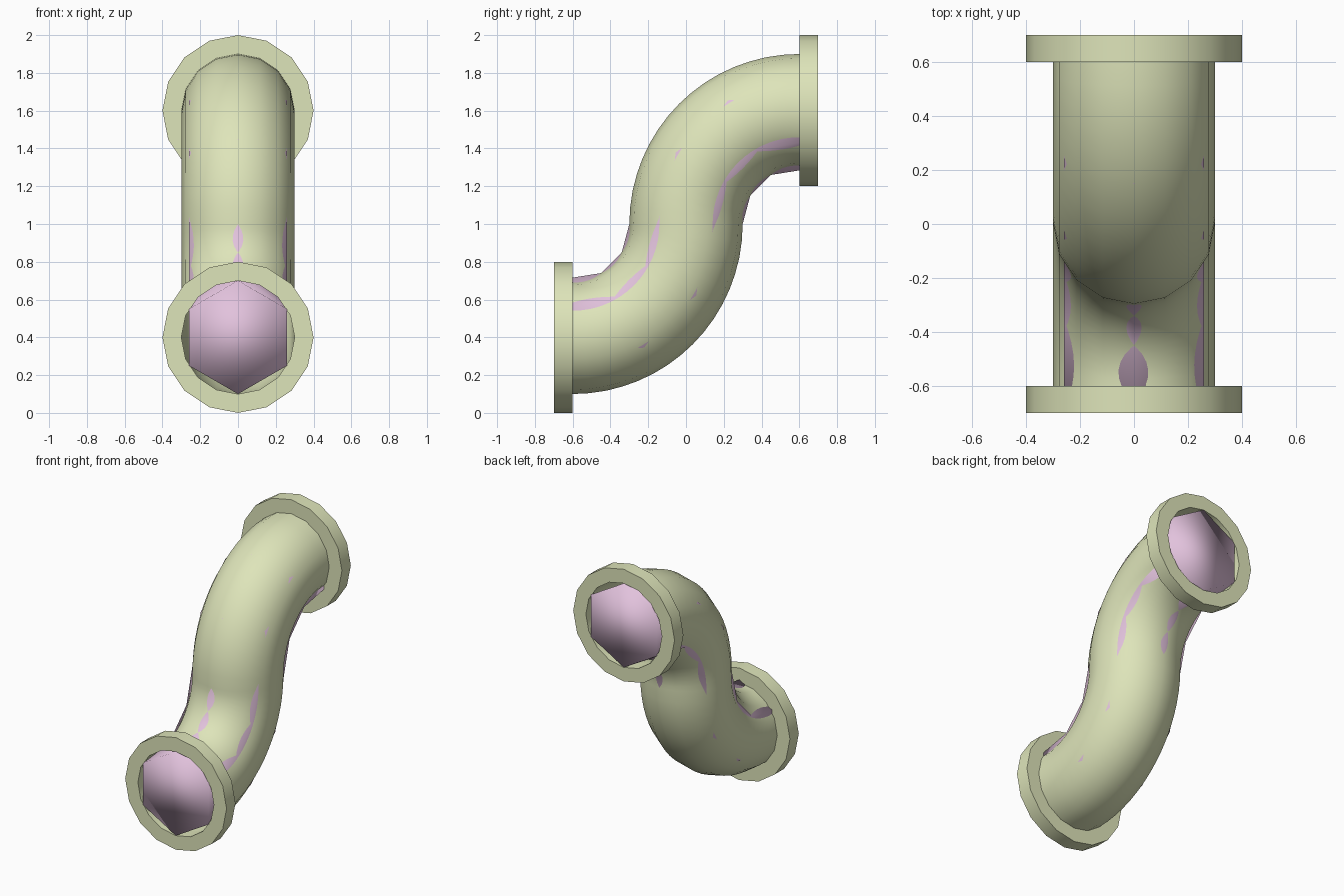
import bpy, bmesh, math

if "Cube" in bpy.data.objects:
    bpy.data.objects.remove(bpy.data.objects["Cube"])

def material(name, rgb):
    m = bpy.data.materials.new(name)
    m.diffuse_color = (*rgb, 1)
    m.use_nodes = True
    m.node_tree.nodes["Principled BSDF"].inputs["Base Color"].default_value = m.diffuse_color
    return m

green = material("pale_green", (0.73, 0.78, 0.49))
purple = material("pale_purple", (0.76, 0.54, 0.72))
BEND, RADIUS = 0.6, 0.3

def finish(name, bm, mat, angle):
    bmesh.ops.recalc_face_normals(bm, faces=bm.faces[:])
    me = bpy.data.meshes.new(name)
    bm.to_mesh(me)
    bm.free()
    ob = bpy.data.objects.new(name, me)
    bpy.context.collection.objects.link(ob)
    me.materials.append(mat)
    bpy.ops.object.select_all(action='DESELECT')
    ob.select_set(True)
    bpy.context.view_layer.objects.active = ob
    bpy.ops.object.shade_smooth_by_angle(angle=math.radians(angle))

def bridge(bm, rings, closed=False):
    pairs = list(zip(rings, rings[1:] + rings[:1])) if closed else list(zip(rings, rings[1:]))
    for a, b in pairs:
        n = len(a)
        for i in range(n):
            j = (i + 1) % n
            bm.faces.new((a[i], a[j], b[j], b[i]))

def s_pipe(name, sides, steps, mat, angle, end=0.6, capped=False):
    """Tube along two quarter bends that meet at (0, 0, 1)."""
    bm = bmesh.new()
    rings = []
    for k in range(2 * steps + 1):
        t = math.pi / 2 * min(k, 2 * steps - k) / steps
        s = -1 if k <= steps else 1          # lower or upper bend
        ring = []
        for i in range(sides):
            a = 2 * math.pi * i / sides + math.pi / 2
            r = BEND + s * RADIUS * math.sin(a)   # distance from bend centre
            y = s * (BEND - r * math.sin(t)) if 0 < k < 2 * steps else s * end
            ring.append(bm.verts.new((RADIUS * math.cos(a), y, 1 + s * r * math.cos(t))))
        rings.append(ring)
    bridge(bm, rings)
    if capped:
        bm.faces.new(rings[0])
        bm.faces.new(rings[-1])
    finish(name, bm, mat, angle)

def flange(name, y0, y1, z):
    """Square-section ring around a pipe mouth."""
    bm = bmesh.new()
    rings = []
    for r, y in ((RADIUS, y0), (0.4, y0), (0.4, y1), (RADIUS, y1)):
        rings.append([bm.verts.new((r * math.cos(i * math.pi / 8), y,
                                    z + r * math.sin(i * math.pi / 8))) for i in range(16)])
    bridge(bm, rings, closed=True)
    finish(name, bm, green, 40)

# Pipe skin, coarse six-sided core reaching the flange faces, and two end flanges
s_pipe("outer_pipe", 16, 16, green, 40)
s_pipe("inner_core", 6, 3, purple, 180, end=0.7, capped=True)
flange("lower_flange", -0.7, -0.6, 0.4)
flange("upper_flange", 0.6, 0.7, 1.6)
